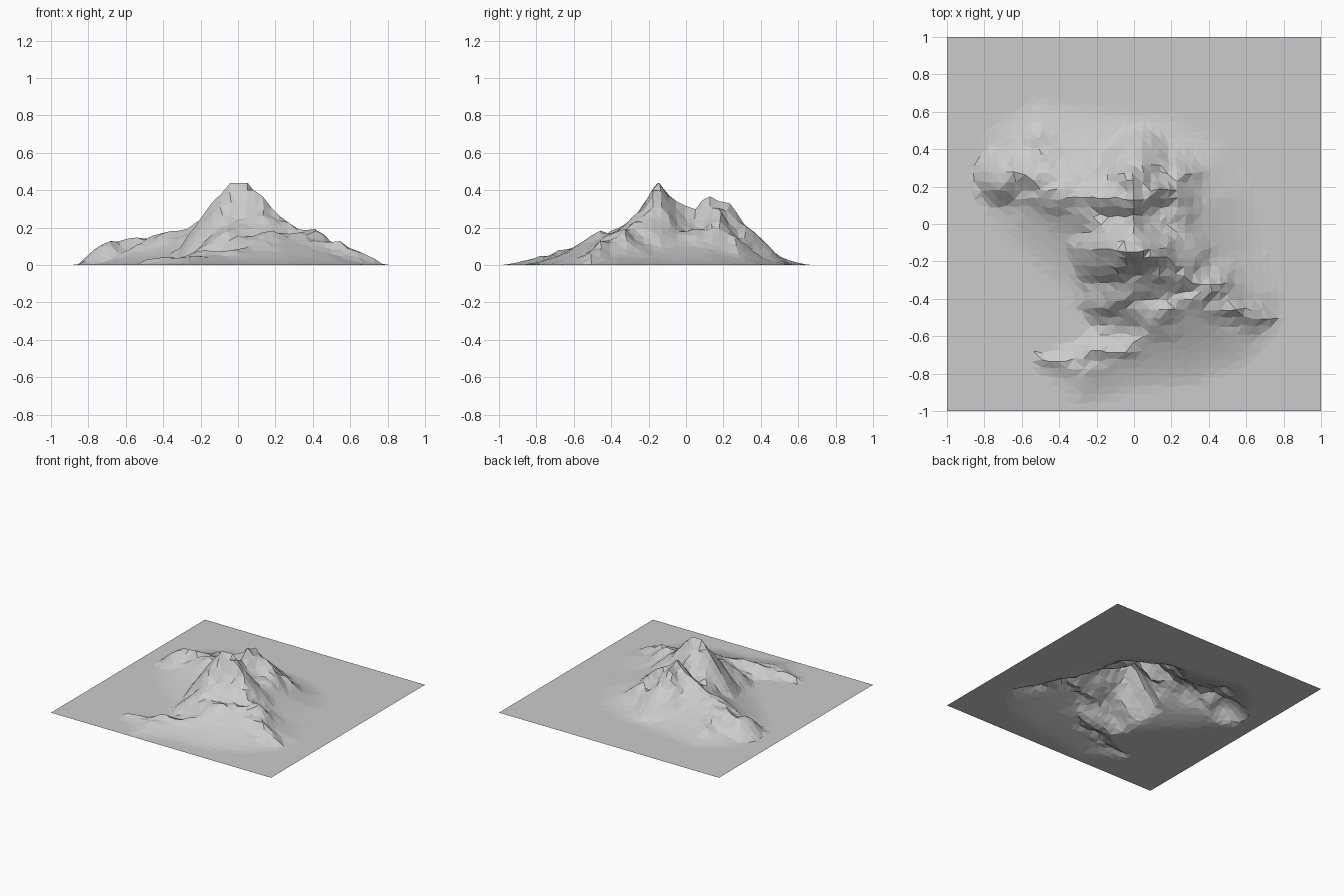
import bpy, bmesh, random
from mathutils import Vector, noise, geometry

if "Cube" in bpy.data.objects:
    bpy.data.objects.remove(bpy.data.objects["Cube"])

random.seed(4)
N = 44  # grid cells per side

# Outline of the mountain's foot on the flat ground
FOOT = [(-.87, .28), (-.76, .53), (-.52, .68), (-.28, .63), (.2, .58), (.5, .43),
        (.64, .2), (.7, -.1), (.82, -.36), (.78, -.58), (.6, -.76), (.3, -.87),
        (0, -.9), (-.3, -1.0), (-.55, -.74), (-.25, -.57), (-.42, -.34),
        (-.7, -.08), (-.84, .1)]

# Crest lines as (x, y, height)
RIDGES = [
    # summit, saddle and second peak
    [(-.04, -.15, .44), (0, -.06, .33), (0, .04, .29), (0, .14, .37),
     (0, .21, .34), (.02, .3, .24)],
    # left arm
    [(0, .14, .36), (-.15, .15, .27), (-.28, .14, .18), (-.4, .16, .165),
     (-.48, .2, .175), (-.6, .26, .145), (-.68, .25, .16), (-.77, .25, .06)],
    # shoulder behind the left arm
    [(-.48, .22, .15), (-.5, .44, .09)],
    # right arm
    [(-.04, -.15, .44), (.03, -.15, .44), (.12, -.17, .38), (.2, -.2, .3),
     (.28, -.29, .2), (.4, -.33, .2), (.48, -.42, .14), (.6, -.48, .1), (.72, -.5, .04)],
    # right side of the second peak
    [(0, .14, .36), (.13, .17, .28), (.22, .24, .18)],
    # front bench and low front-left ridge
    [(.2, -.33, .18), (.02, -.35, .2), (-.1, -.38, .19), (.0, -.44, .17), (.16, -.47, .14)],
    [(.0, -.44, .17), (.02, -.52, .11), (.0, -.6, .07), (-.04, -.68, .085),
     (-.2, -.67, .08), (-.3, -.74, .06), (-.5, -.73, .03)],
]


def seg_param(p, a, b):
    """Nearest parameter and distance from p to segment ab in plan."""
    a2, b2 = Vector(a[:2]), Vector(b[:2])
    d = b2 - a2
    t = max(0, min(1, (p - a2).dot(d) / d.length_squared))
    return t, (p - a2 - d * t).length


def inside(p):
    hit = False
    for (x1, y1), (x2, y2) in zip(FOOT, FOOT[1:] + FOOT[:1]):
        if (y1 > p.y) != (y2 > p.y) and p.x < (x2 - x1) * (p.y - y1) / (y2 - y1) + x1:
            hit = not hit
    return hit


def height(p):
    if not inside(p):
        return 0.0
    edge = min(seg_param(p, a, b)[1] for a, b in zip(FOOT, FOOT[1:] + FOOT[:1]))
    apron = .16 * min(edge / .42, 1) ** 1.5
    crest = 0.0
    for line in RIDGES:
        for a, b in zip(line, line[1:]):
            t, d = seg_param(p, a, b)
            h = a[2] + (b[2] - a[2]) * t
            crest = max(crest, h - d * (.6 + 1.8 * h))
    z = (apron ** 4 + crest ** 4) ** .25
    # crags grow with the steep crest and fade on the apron
    rough = noise.noise(Vector((p.x * 7, p.y * 13, 2.3)))
    z += rough * .045 * min(1, crest / .12) * min(1, edge / .1)
    return min(max(z, 0), .44)


# Mountain and ground as one open faceted sheet
bm = bmesh.new()
bmesh.ops.create_grid(bm, x_segments=N, y_segments=N, size=1)
for v in bm.verts:
    if max(abs(v.co.x), abs(v.co.y)) < .97:
        v.co.x += random.uniform(-.009, .009)
        v.co.y += random.uniform(-.009, .009)
    v.co.z = height(v.co.xy)
# keep the summit flat and sharp
for x in (-.04, .02):
    top = min(bm.verts, key=lambda v: (v.co.xy - Vector((x, -.15))).length)
    top.co = (x, -.15, .44)
bmesh.ops.triangulate(bm, faces=bm.faces[:], quad_method='SHORT_EDGE')

# Merge the level ground into few faces
bmesh.ops.dissolve_limit(bm, angle_limit=.02, verts=bm.verts[:], edges=bm.edges[:])
bmesh.ops.triangulate(bm, faces=bm.faces[:])

mesh = bpy.data.meshes.new("mountain_terrain")
bm.to_mesh(mesh)
bm.free()
obj = bpy.data.objects.new("mountain_terrain", mesh)
bpy.context.collection.objects.link(obj)
